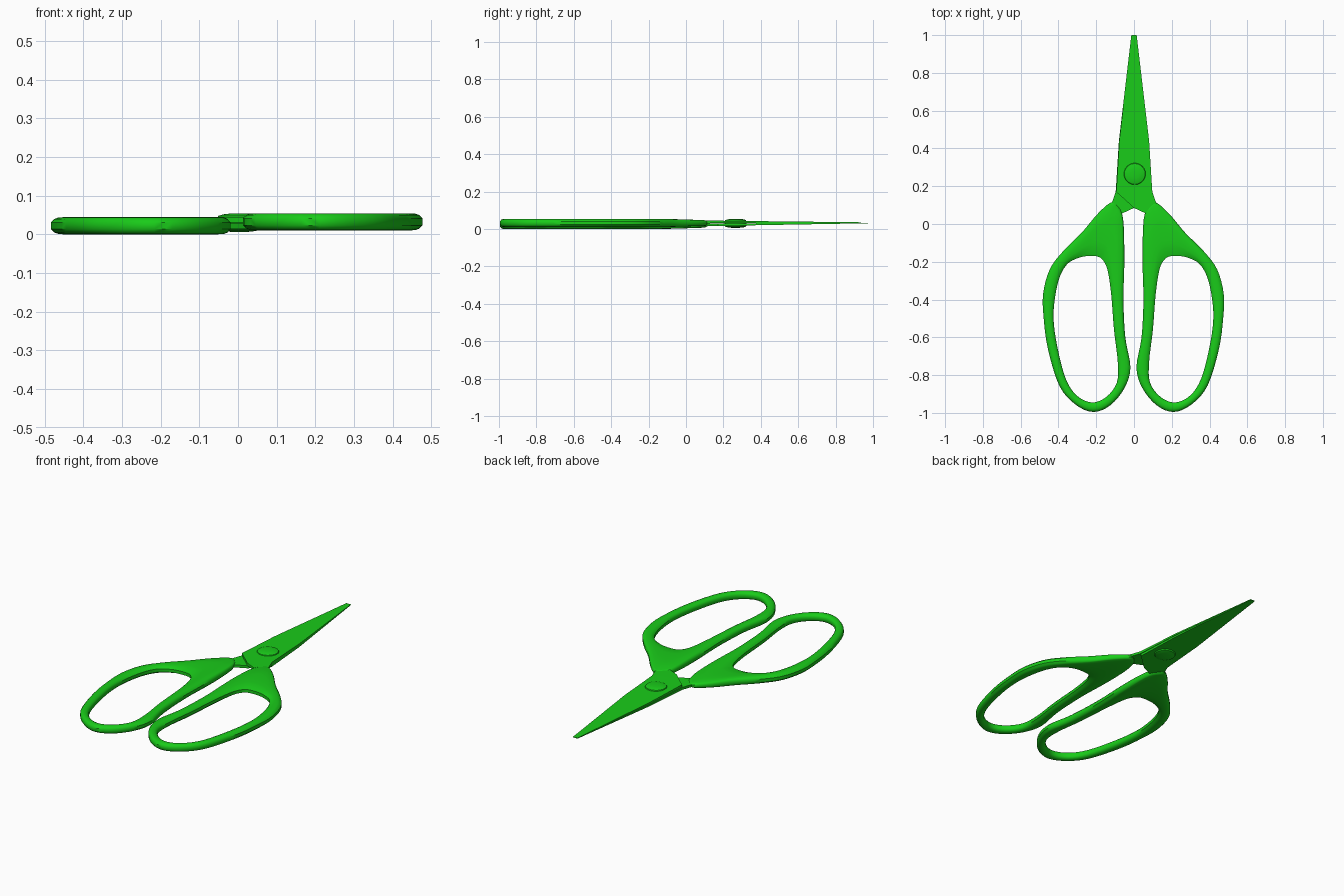
import bpy, bmesh, math
from mathutils import Vector

if "Cube" in bpy.data.objects:
    bpy.data.objects.remove(bpy.data.objects["Cube"])

green = bpy.data.materials.new("green")
green.diffuse_color = (0.01, 0.6, 0.01, 1)
green.use_nodes = True
green.node_tree.nodes["Principled BSDF"].inputs["Base Color"].default_value = green.diffuse_color


def finish(name, bm, angle=40):
    bmesh.ops.recalc_face_normals(bm, faces=bm.faces)
    me = bpy.data.meshes.new(name)
    bm.to_mesh(me)
    bm.free()
    me.materials.append(green)
    ob = bpy.data.objects.new(name, me)
    bpy.context.collection.objects.link(ob)
    bpy.ops.object.select_all(action='DESELECT')
    ob.select_set(True)
    bpy.context.view_layer.objects.active = ob
    bpy.ops.object.shade_smooth_by_angle(angle=math.radians(angle))
    return ob


def smooth_loop(pts, steps=4):
    """Closed Catmull-Rom curve through the points."""
    out, n = [], len(pts)
    for i in range(n):
        a, b, c, d = (Vector(pts[(i + k) % n]) for k in (-1, 0, 1, 2))
        for s in range(steps):
            t = s / steps
            out.append(0.5 * (2 * b + (c - a) * t + (2 * a - 5 * b + 4 * c - d) * t * t
                              + (3 * b - a - 3 * c + d) * t ** 3))
    return out


# Handle outline (outer x, y) paired with finger hole (inner x, y)
LOOP = [(.12, .112, .2, -.17), (.19, .05, .245, -.17), (.27, -.045, .29, -.18),
        (.37, -.145, .345, -.21), (.44, -.24, .385, -.275), (.475, -.37, .41, -.375),
        (.472, -.5, .42, -.5), (.45, -.66, .4, -.65), (.39, -.855, .355, -.82),
        (.305, -.955, .295, -.91), (.21, -.995, .215, -.945), (.12, -.96, .14, -.915),
        (.045, -.87, .085, -.84), (.013, -.76, .08, -.73), (.04, -.6, .1, -.56),
        (.05, -.4, .115, -.37), (.045, -.19, .135, -.24), (.052, .03, .16, -.19),
        (.085, .1, .18, -.175)]


def handle(name, side, z, shift):
    bm = bmesh.new()
    rings = []
    for p in smooth_loop(LOOP):
        o, i = Vector(p[:2]), Vector(p[2:])
        w = (i - o).length
        c1, c2 = min(.018, .3 * w), min(.075, .3 * w)
        ring = []
        # chamfered cross-section, upper side outwards-in then lower side back
        section = [(0, .4), (c1 * .5, .8), (c1, .95), ((c1 + w - c2) / 2, 1), (w - c2, .95),
                   (w - c2 * .4, .75), (w, .4)]
        section += [(d, -h) for d, h in reversed(section)]
        for d, h in section:
            q = o.lerp(i, d / w)
            taper = 1 - .3 * min(1, max(0, (q.y + .12) / .23))
            ring.append(bm.verts.new((side * q.x + shift, q.y, z + .022 * h * taper)))
        rings.append(ring)
    for a, b in zip(rings, rings[1:] + rings[:1]):
        for k in range(len(a)):
            m = (k + 1) % len(a)
            bm.faces.new((a[k], a[m], b[m], b[k]))
    finish(name, bm)


# Blade with its tang running into the handle, tapering in thickness to the tip
BLADE = [(-.014, 1), (.014, 1), (.08, .44), (.097, .17), (.125, .09), (.13, .0),
         (.085, .0), (.065, .055), (0, .085), (-.094, .17), (-.078, .44)]


def blade(name, side):
    bm = bmesh.new()
    layers = []
    for outer in (0, 1):
        layer = []
        for x, y in BLADE:
            t = max(0, min(1, (y - .1) / .9))
            mid = .03 + .003 * t
            thick = (.015 * (1 - t) + .002 * t) if outer else .0004
            layer.append(bm.verts.new((side * x, y, mid + side * thick)))
        layers.append(layer)
        bm.faces.new(layer)
    n = len(BLADE)
    for k in range(n):
        m = (k + 1) % n
        bm.faces.new((layers[0][k], layers[0][m], layers[1][m], layers[1][k]))
    bmesh.ops.triangulate(bm, faces=[f for f in bm.faces if len(f.verts) > 4])
    finish(name, bm, 20)


for label, side, z, shift in (("right", 1, .032, 0), ("left", -1, .022, -.006)):
    handle(label + "_handle", side, z, shift)
    blade(label + "_blade", side)

# Pivot screw: low domed heads on both sides
bm = bmesh.new()
profile = [(.058, .012), (.055, .0175), (.042, .0215), (.022, .0238)]
rows = [(r, .03 + h) for r, h in profile[::-1]] + [(r, .03 - h) for r, h in profile]
rings = [[bm.verts.new((.004 + r * math.cos(math.tau * k / 24),
                        .265 + r * math.sin(math.tau * k / 24), z)) for k in range(24)]
         for r, z in rows]
for a, b in zip(rings, rings[1:]):
    for k in range(24):
        m = (k + 1) % 24
        bm.faces.new((a[k], a[m], b[m], b[k]))
bm.faces.new(rings[0])
bm.faces.new(rings[-1])
finish("pivot_screw", bm)
